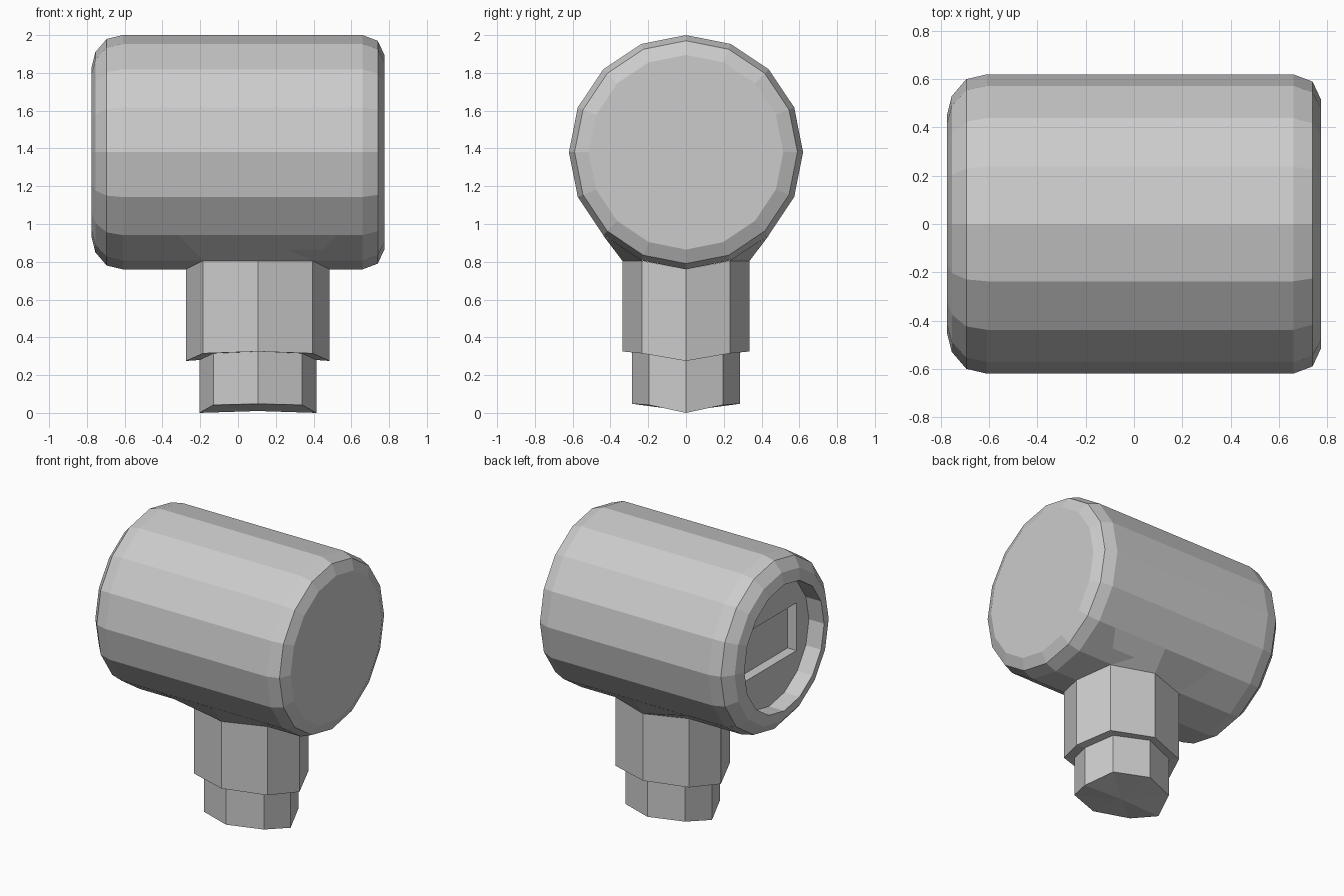
import bpy, bmesh, math
from mathutils import Vector

if "Cube" in bpy.data.objects:
    bpy.data.objects.remove(bpy.data.objects["Cube"])

SIDES = 16
AXIS_Z = 1.38
NECK_X = 0.105


def finish(name, bm):
    bmesh.ops.remove_doubles(bm, verts=bm.verts[:], dist=0.0005)
    bmesh.ops.recalc_face_normals(bm, faces=bm.faces[:])
    mesh = bpy.data.meshes.new(name)
    bm.to_mesh(mesh)
    bm.free()
    obj = bpy.data.objects.new(name, mesh)
    bpy.context.collection.objects.link(obj)
    return obj


def skin(bm, rings):
    """Join consecutive closed rings with quads."""
    for a, b in zip(rings, rings[1:]):
        n = len(a)
        for i in range(n):
            j = (i + 1) % n
            bm.faces.new((a[i], a[j], b[j], b[i]))


# barrel: lathed along x, with a recessed left end and a rectangular slot
# each entry: x, radius, half-size the ring is clamped to (None = round)
slot = (0.31, 0.17)
profile = [
    (0.775, 0.515, None), (0.74, 0.59, None), (0.66, 0.62, None),
    (-0.61, 0.62, None), (-0.695, 0.60, None), (-0.755, 0.53, None),
    (-0.775, 0.45, None), (-0.655, 0.45, None),
    (-0.655, 0.45, slot), (-0.585, 0.45, slot),
]
bm = bmesh.new()
rings = []
for x, r, box in profile:
    ring = []
    for i in range(SIDES):
        a = 2 * math.pi * i / SIDES
        y, z = r * math.cos(a), r * math.sin(a)
        if box:
            y = max(-box[0], min(box[0], y))
            z = max(-box[1], min(box[1], z))
        ring.append(bm.verts.new((x, y, AXIS_Z + z)))
    rings.append(ring)
skin(bm, rings)
bm.faces.new(rings[0])
bm.faces.new(rings[-1])
finish("barrel", bm)


def oct_ring(bm, rx, ry, dx, dy, z_x, z_d, z_y):
    """Eight-sided ring with separate heights for x tips, diagonals and y tips."""
    pts = [(rx, 0, z_x), (dx, dy, z_d), (0, ry, z_y), (-dx, dy, z_d),
           (-rx, 0, z_x), (-dx, -dy, z_d), (0, -ry, z_y), (dx, -dy, z_d)]
    return [bm.verts.new((NECK_X + x, y, z)) for x, y, z in pts]


# neck: stepped octagonal post, saddle-shaped to follow the barrel
bm = bmesh.new()
wide = (0.38, 0.335, 0.29, 0.232)
thin = (0.31, 0.285, 0.235, 0.195)
rings = [
    oct_ring(bm, *wide, 0.76, 0.805, 0.803),
    oct_ring(bm, *wide, 0.275, 0.315, 0.325),
    oct_ring(bm, *thin, 0.28, 0.315, 0.325),
    oct_ring(bm, *thin, 0.0, 0.042, 0.048),
]
skin(bm, rings)
# shallow underside
base = rings[-1]
tip = bm.verts.new((NECK_X, 0, 0.01))
for i in range(8):
    bm.faces.new((base[i], base[(i + 1) % 8], tip))

# flared fillets between neck and barrel
top = rings[0]
for s, (right, mid, left) in ((1, (1, 2, 3)), (-1, (7, 6, 5))):
    up = [bm.verts.new((NECK_X + x, s * 0.44, 0.941)) for x in (0.42, 0, -0.42)]
    bm.faces.new((top[right], top[mid], up[1], up[0]))
    bm.faces.new((top[mid], top[left], up[2], up[1]))
finish("neck", bm)
